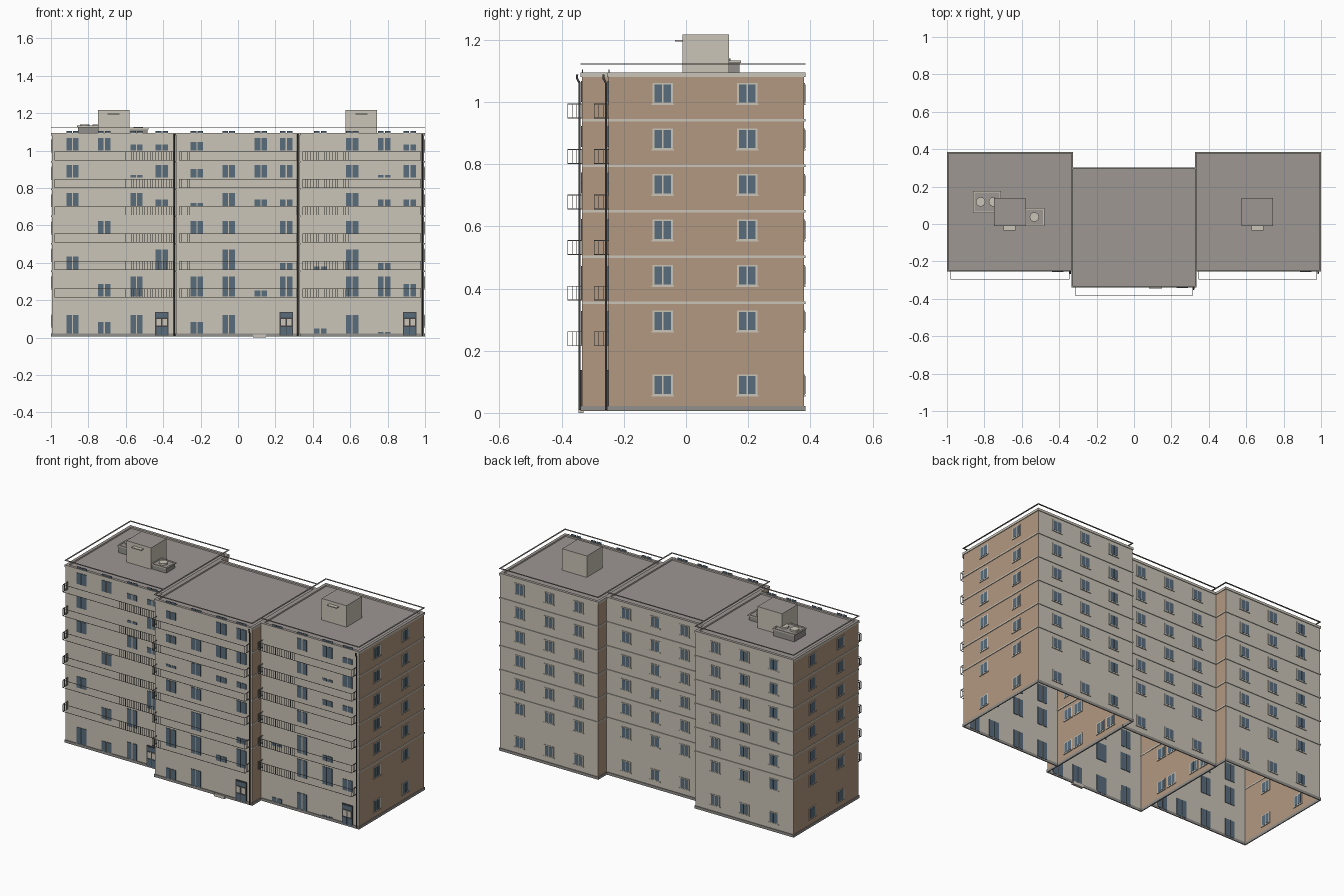
import bpy
import bmesh
from mathutils import Matrix, Vector

cube = bpy.data.objects.get("Cube")
if cube:
    bpy.data.objects.remove(cube, do_unlink=True)


def material(name, rgb):
    m = bpy.data.materials.new(name)
    m.use_nodes = True
    m.diffuse_color = (*rgb, 1)
    m.node_tree.nodes["Principled BSDF"].inputs["Base Color"].default_value = (*rgb, 1)
    return m


MATS = [material("cream plaster", (0.60, 0.56, 0.48)),
        material("tan brick", (0.45, 0.315, 0.22)),
        material("roof grey", (0.34, 0.31, 0.29)),
        material("window glass", (0.10, 0.15, 0.20)),
        material("plinth grey", (0.29, 0.28, 0.26)),
        material("dark metal", (0.06, 0.06, 0.065))]
CREAM, TAN, ROOF, GLASS, PLINTH, METAL = range(6)


class Part:
    """Collects boxes and drums into one named object."""

    def __init__(self, name):
        self.name, self.bm = name, bmesh.new()

    def paint(self, verts, mat, top):
        for f in {f for v in verts for f in v.link_faces}:
            f.normal_update()
            f.material_index = top if top is not None and f.normal.z > 0.5 else mat

    def box(self, x0, x1, y0, y1, z0, z1, mat, top=None):
        size = Matrix.Diagonal((x1 - x0, y1 - y0, z1 - z0, 1))
        place = Matrix.Translation(((x0 + x1) / 2, (y0 + y1) / 2, (z0 + z1) / 2))
        verts = bmesh.ops.create_cube(self.bm, size=1, matrix=place @ size)["verts"]
        self.paint(verts, mat, top)
        return verts

    def drum(self, x, y, z0, z1, r, mat):
        verts = bmesh.ops.create_cone(
            self.bm, cap_ends=True, segments=16, radius1=r, radius2=r, depth=z1 - z0,
            matrix=Matrix.Translation((x, y, (z0 + z1) / 2)))["verts"]
        self.paint(verts, mat, None)

    def ring(self, x0, x1, y0, y1, z0, z1, w, mat, top=None, front=True):
        self.box(x0, x0 + w, y0, y1, z0, z1, mat, top)
        self.box(x1 - w, x1, y0, y1, z0, z1, mat, top)
        self.box(x0 + w, x1 - w, y1 - w, y1, z0, z1, mat, top)
        if front:
            self.box(x0 + w, x1 - w, y0, y0 + w, z0, z1, mat, top)

    def done(self):
        mesh = bpy.data.meshes.new(self.name)
        self.bm.to_mesh(mesh)
        self.bm.free()
        for m in MATS:
            mesh.materials.append(m)
        ob = bpy.data.objects.new(self.name, mesh)
        bpy.context.collection.objects.link(ob)
        return ob


STEP = 0.1465
BLOCKS = [("left", -0.995, -0.33, -0.25, 0.38),
          ("middle", -0.33, 0.33, -0.335, 0.297),
          ("right", 0.33, 0.995, -0.25, 0.38)]
LIFT = [0.09] + [0.295 + STEP * k for k in range(6)]
EDGE = 0.004

# Front window pattern, top floor first: one letter per bay, block by block
HEIGHTS = {"s": 0.014, "h": 0.033, "m": 0.046, "f": 0.068, "t": 0.107}
PATTERN = ["ffhh m.ff .ffh", "f.sf mfff .fsf", "f.fh sfhh .fhh", ".f.. ff.f .f..",
           "f..t .t.h sth.", ".ft. ttht .ttf", "tftd ft.d htsd"]
SILLS = [1.0, 0.855, 0.705, 0.555, 0.365, 0.22, 0.015]
BAYS = [0.11, 0.28, 0.452, 0.588]


def side_window(part, x, y, z, along_y):
    """Framed two-pane window, on a side wall or on a rear wall."""
    def plate(u0, u1, z0, z1, d, mat):
        if along_y:
            part.box(x - d, x + d, y + u0, y + u1, z + z0, z + z1, mat)
        else:
            part.box(x + u0, x + u1, y - d, y + d, z + z0, z + z1, mat)
    plate(-0.033, 0.033, -0.034, 0.034, 0.003, CREAM)
    plate(-0.036, 0.036, -0.037, -0.032, 0.0045, CREAM)
    for u in (-0.014, 0.014):
        plate(u - 0.012, u + 0.012, -0.029, 0.029, 0.004, GLASS)


for i, (name, x0, x1, y0, y1) in enumerate(BLOCKS):
    # Wall shell, open underneath, brick on the end walls
    walls = Part(name + "_walls")
    walls.box(x0, x1, y0, y1, 0.006, 1.086, CREAM, ROOF)
    for f in list(walls.bm.faces):
        if abs(f.normal.x) > 0.5:
            f.material_index = TAN
        elif f.normal.z < -0.5:
            walls.bm.faces.remove(f)
    walls.done()

    # Plinth, floor bands, cornice and roof edge rail
    outer = (x0 - EDGE, x1 + EDGE, y0 - EDGE, y1 + EDGE)
    trim = Part(name + "_trim")
    trim.ring(*outer, 0.006, 0.022, 0.006, PLINTH)
    for k in range(5):
        z = 0.355 + STEP * k
        trim.ring(x0 - EDGE, x1 + EDGE, y0, y1 + EDGE, z - 0.004, z + 0.004,
                  0.006, CREAM, front=False)
    trim.ring(*outer, 1.08, 1.094, 0.018, CREAM, ROOF)
    trim.ring(*outer, 1.12, 1.123, 0.008, PLINTH)
    trim.done()

    # Framed windows on the end and rear walls
    framed = Part(name + "_framed_windows")
    for z in LIFT:
        for x in (x0, x1):
            for dy in (0.175, 0.447):
                side_window(framed, x, y0 + dy, z, True)
        for t in (0.2, 0.5, 0.8):
            side_window(framed, x0 + (x1 - x0) * t, y1, z, False)
    framed.done()

    # Front windows and entrance doors
    glazing = Part(name + "_front_windows")
    for row, sill in zip(PATTERN, SILLS):
        for bay, code in zip(BAYS, row.split()[i]):
            c = x0 + bay
            for u in (-0.018, 0.018):
                a, b = c + u - 0.015, c + u + 0.015
                glazing.box(a, b, y0 + 0.001, y0 + 0.004, sill, sill + 0.105, GLASS)
                if code in HEIGHTS:
                    glazing.box(a, b, y0 - 0.003, y0, sill, sill + HEIGHTS[code], GLASS)
            if code == "d":
                glazing.box(c - 0.036, c + 0.036, y0 - 0.004, y0, 0.012, 0.138, METAL)
                glazing.box(c - 0.031, c + 0.031, y0 - 0.006, y0, 0.108, 0.132, GLASS)
                for u in (-0.016, 0.016):
                    glazing.box(c + u - 0.014, c + u + 0.014, y0 - 0.006, y0,
                                0.014, 0.058, GLASS)
                    glazing.box(c + u - 0.012, c + u + 0.012, y0 - 0.006, y0,
                                0.064, 0.1, CREAM)
    glazing.done()

    # Balcony railings: thin rails with uprights along part of each front
    rails = Part(name + "_balcony_railings")
    bx0, bx1, by = x0 + 0.015, x1 - 0.017, y0 - 0.045
    r0, r1 = [(-0.6, -0.35), (bx0, -0.25), (bx0, 0.6)][i]
    t = 0.0012
    for k in range(6):
        z = 0.215 + STEP * k
        for h in (z, z + 0.045):
            rails.box(bx0, bx1, by - t, by + t, h, h + 2 * t, PLINTH)
            for x in (bx0, bx1):
                rails.box(x - t, x + t, by, y0, h, h + 2 * t, PLINTH)
        for n in range(int((r1 - r0) / 0.0145) + 1):
            x = r0 + n * 0.0145
            rails.box(x - t, x + t, by - t, by + t, z, z + 0.045, PLINTH)
        for x in (bx0, bx1):
            for n in range(4):
                y = by + n * 0.0145
                rails.box(x - t, x + t, y - t, y + t, z, z + 0.045, PLINTH)
    rails.done()

    # Drainpipe with a bent top
    curve = bpy.data.curves.new(name + "_drainpipe", "CURVE")
    curve.dimensions = "3D"
    curve.bevel_depth, curve.bevel_resolution = 0.004, 1
    curve.use_fill_caps = True
    spline = curve.splines.new("POLY")
    px, py = x1 - 0.011, y0 - 0.007
    path = [(py, 0.01), (py, 1.06), (py - 0.008, 1.075), (py - 0.008, 1.088)]
    spline.points.add(len(path) - 1)
    for p, (y, z) in zip(spline.points, path):
        p.co = (px, y, z, 1)
    curve.materials.append(MATS[METAL])
    pipe = bpy.data.objects.new(name + "_drainpipe", curve)
    bpy.context.collection.objects.link(pipe)

# Rooftop stair houses with small canopies
for name, x in (("left", -0.665), ("right", 0.66)):
    house = Part(name + "_stair_house")
    house.box(x - 0.084, x + 0.084, -0.012, 0.138, 1.08, 1.217, CREAM, ROOF)
    house.box(x - 0.032, x + 0.032, -0.035, -0.012, 1.194, 1.199, CREAM)
    house.done()

# Ventilation boxes with round caps
vents = Part("roof_vents")
for a, b, c, d, top, caps in ((-0.86, -0.71, 0.06, 0.177, 1.133, (-0.82, -0.752)),
                              (-0.585, -0.478, -0.01, 0.085, 1.12, (-0.533,))):
    vents.box(a + 0.005, b - 0.005, c + 0.005, d - 0.005, 1.08, top - 0.004, PLINTH, ROOF)
    vents.ring(a, b, c, d, top - 0.008, top, 0.008, CREAM)
    for x in caps:
        vents.drum(x, (c + d) / 2, top - 0.006, top + 0.006, 0.025, CREAM)
vents.done()

# Entrance step
step = Part("entrance_step")
step.box(0.08, 0.15, -0.346, -0.33, 0, 0.018, CREAM)
step.done()
